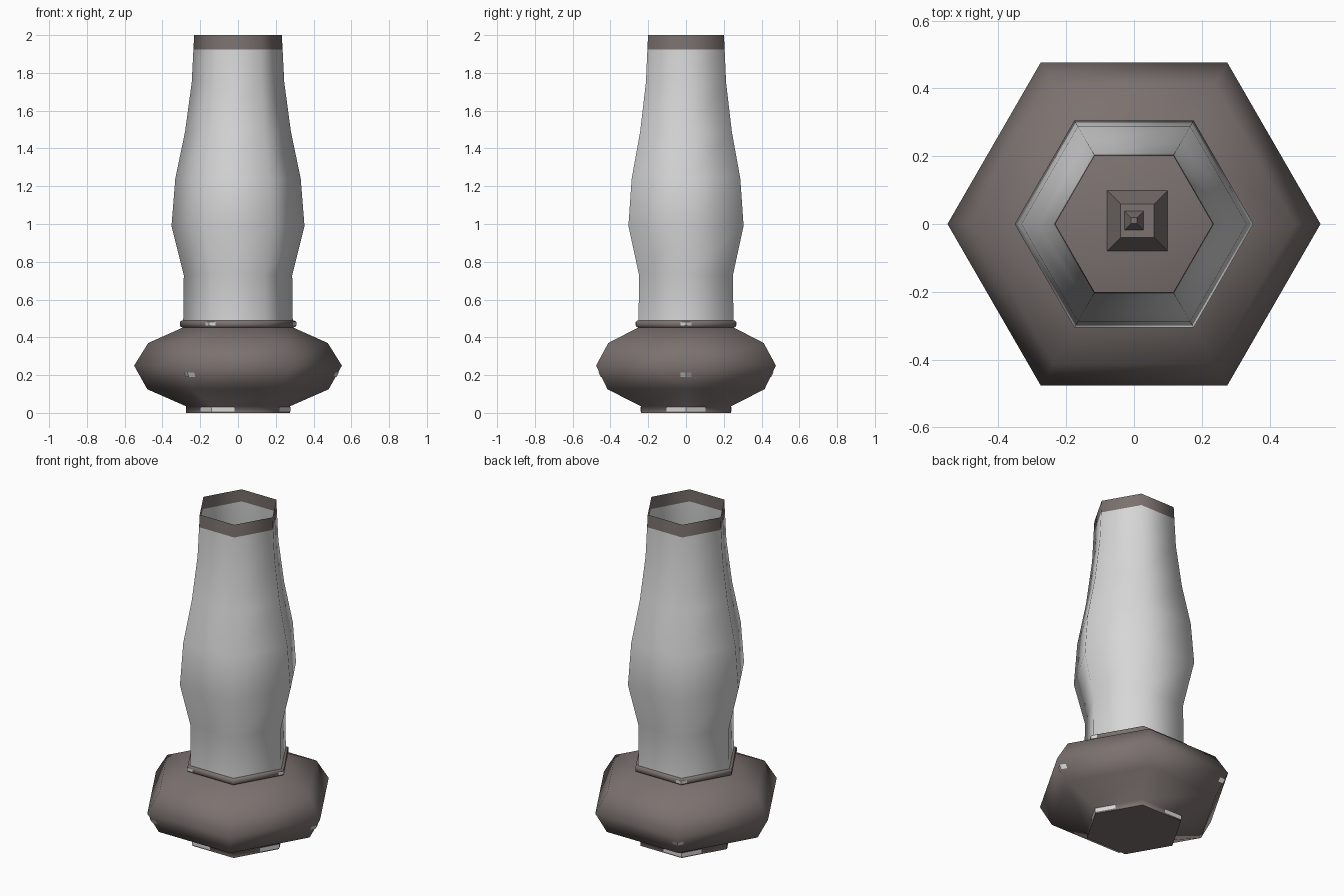
import bpy
import math
from mathutils import Vector

cube = bpy.data.objects.get("Cube")
if cube:
    bpy.data.objects.remove(cube, do_unlink=True)


def make_material(name, color):
    mat = bpy.data.materials.new(name)
    mat.use_nodes = True
    mat.diffuse_color = (*color, 1)
    mat.node_tree.nodes["Principled BSDF"].inputs["Base Color"].default_value = (*color, 1)
    return mat


metal = make_material("dull brown metal", (0.2, 0.168, 0.16))
glass = make_material("pale grey glass", (0.68, 0.68, 0.68))


def add_mesh(name, verts, faces, mats, smooth=None):
    mesh = bpy.data.meshes.new(name)
    mesh.from_pydata(verts, [], faces)
    for mat in mats:
        mesh.materials.append(mat)
    obj = bpy.data.objects.new(name, mesh)
    bpy.context.collection.objects.link(obj)
    if smooth:
        bpy.ops.object.select_all(action="DESELECT")
        obj.select_set(True)
        bpy.context.view_layer.objects.active = obj
        bpy.ops.object.shade_smooth_by_angle(angle=math.radians(smooth))
    return obj


def lathe(name, profile, mats, sides=6, turn=0.0, center=(0, 0), caps=True, smooth=None):
    """Sweep (radius, height) points round the z axis."""
    verts, faces = [], []
    for r, z in profile:
        for i in range(sides):
            a = turn + math.tau * i / sides
            verts.append((center[0] + r * math.cos(a), center[1] + r * math.sin(a), z))
    for k in range(len(profile) - 1):
        for i in range(sides):
            j = (i + 1) % sides
            lo, hi = k * sides, (k + 1) * sides
            faces.append((lo + i, lo + j, hi + j, hi + i))
    if caps:
        faces.append(tuple(reversed(range(sides))))
        faces.append(tuple(range(len(verts) - sides, len(verts))))
    return add_mesh(name, verts, faces, mats, smooth)


# Oil reservoir with a short foot
lathe("reservoir", [(0.275, 0), (0.275, 0.035), (0.48, 0.125), (0.55, 0.25),
                    (0.475, 0.37), (0.285, 0.455)], [metal], smooth=67)

# Collar that holds the chimney
lathe("collar", [(0.295, 0.452), (0.306, 0.458), (0.306, 0.484), (0.295, 0.49)],
      [metal], smooth=63)

# Open glass chimney with a metal band at the top
chimney = lathe("chimney", [(0.29, 0.488), (0.287, 0.73), (0.352, 0.99), (0.332, 1.24),
                            (0.28, 1.49), (0.245, 1.75), (0.236, 1.925), (0.232, 2.0)],
                [glass, metal], caps=False, smooth=67)
for face in chimney.data.polygons:
    face.material_index = int(face.center.z > 1.925)

# Square burner and wick inside the chimney
burner_center = (0.01, 0.01)
lathe("burner", [(0.127, 0.489), (0.07, 0.58)], [metal], sides=4,
      turn=math.pi / 4, center=burner_center)
lathe("wick", [(0.04, 0.58), (0.012, 0.63)], [metal], sides=4,
      turn=math.pi / 4, center=(0, 0.01))


# Worn pale patches wrapped round every second corner
def corner_patch(name, angle, low, high, reach):
    verts = []
    for r, z in (low, high):
        corner = Vector((r * math.cos(angle), r * math.sin(angle), z))
        for side in (-1, 0, 1):
            a = angle + side * math.tau / 3
            verts.append(corner + abs(side) * reach * Vector((math.cos(a), math.sin(a), 0)))
    add_mesh(name, verts, [(0, 1, 4, 3), (1, 2, 5, 4)], [glass])


for n in range(3):
    angle = n * math.tau / 3
    corner_patch(f"foot_patch_{n}", angle, (0.279, 0.008), (0.279, 0.032), 0.12)
    corner_patch(f"reservoir_patch_{n}", angle, (0.521, 0.19), (0.534, 0.213), 0.035)
    corner_patch(f"collar_patch_{n}", angle, (0.309, 0.462), (0.309, 0.482), 0.035)
